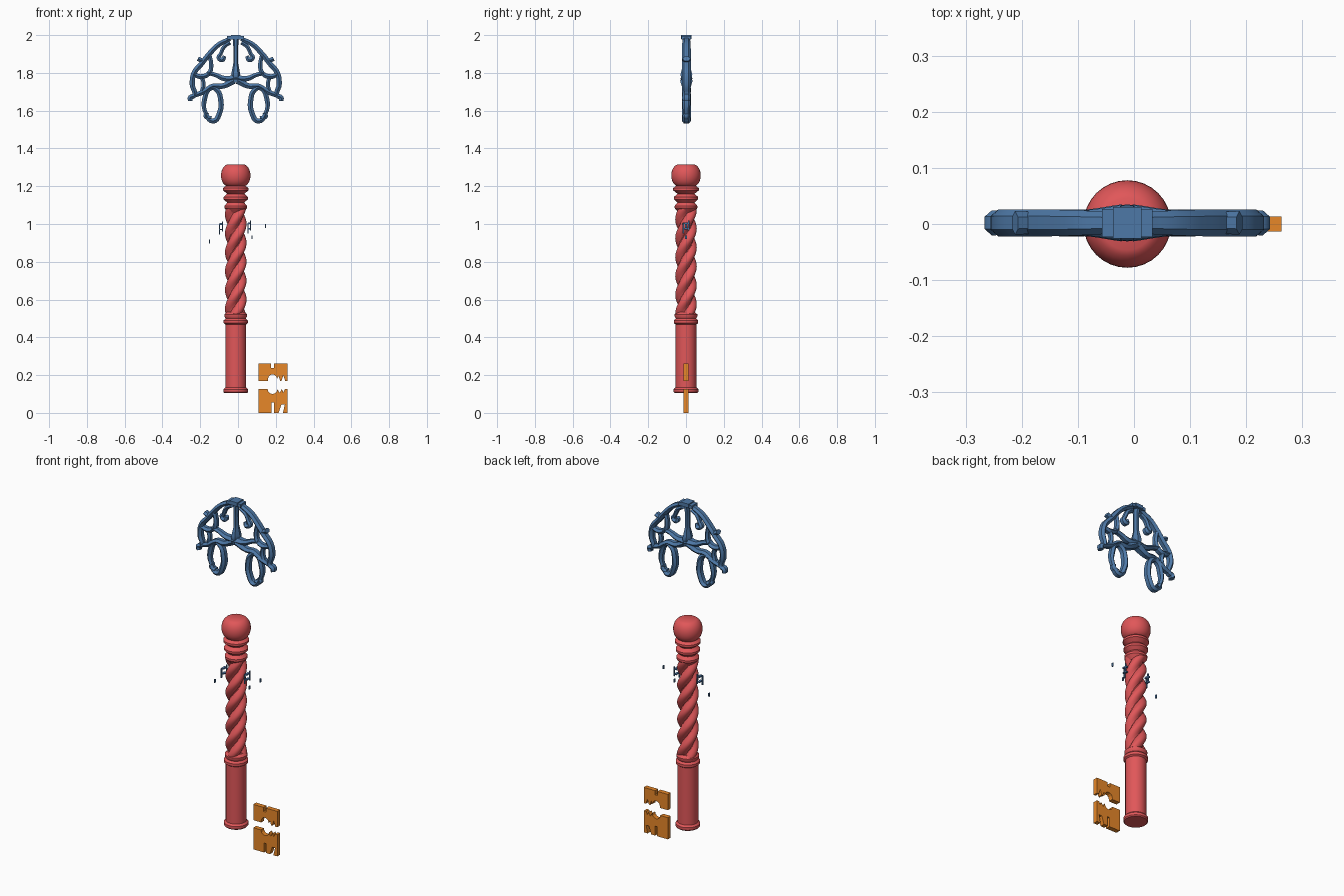
import bpy, bmesh, math

cube = bpy.data.objects.get("Cube")
if cube:
    bpy.data.objects.remove(cube, do_unlink=True)


def material(name, color):
    mat = bpy.data.materials.new(name)
    mat.use_nodes = True
    mat.diffuse_color = (*color, 1)
    mat.node_tree.nodes["Principled BSDF"].inputs["Base Color"].default_value = (*color, 1)
    return mat


red = material("coral red", (0.75, 0.095, 0.1))
blue = material("steel blue", (0.076, 0.19, 0.386))
orange = material("amber orange", (0.89, 0.27, 0.024))
CENTRE = -0.012


def add_object(name, mesh, mat, smooth=None):
    mesh.materials.clear()
    mesh.materials.append(mat)
    obj = bpy.data.objects.new(name, mesh)
    bpy.context.collection.objects.link(obj)
    if smooth:
        bpy.ops.object.select_all(action="DESELECT")
        obj.select_set(True)
        bpy.context.view_layer.objects.active = obj
        bpy.ops.object.shade_smooth_by_angle(angle=math.radians(smooth))
    return obj


def bm_object(name, bm, mat, smooth=None):
    bmesh.ops.recalc_face_normals(bm, faces=bm.faces)
    mesh = bpy.data.meshes.new(name)
    bm.to_mesh(mesh)
    bm.free()
    return add_object(name, mesh, mat, smooth)


def turned(name, profile, mat, sides=32, smooth=35, lobes=None):
    """Stack rings of (radius, height); lobes(angle, height) scales the radius."""
    bm = bmesh.new()
    rings = []
    for r, z in profile:
        ring = []
        for i in range(sides):
            a = math.tau * i / sides
            k = r * (lobes(a, z) if lobes else 1)
            ring.append(bm.verts.new((CENTRE + k * math.cos(a), k * math.sin(a), z)))
        rings.append(ring)
    for low, high in zip(rings, rings[1:]):
        for i in range(sides):
            j = (i + 1) % sides
            bm.faces.new((low[i], low[j], high[j], high[i]))
    bm.faces.new(rings[0])
    bm.faces.new(rings[-1])
    return bm_object(name, bm, mat, smooth)


# Lower tube with foot rim and collar
turned("lower_tube", [(0.06, 0.104), (0.065, 0.11), (0.065, 0.125), (0.055, 0.135),
                      (0.055, 0.47)], red)
turned("collar", [(0.05, 0.465), (0.064, 0.475), (0.064, 0.49), (0.053, 0.5),
                  (0.06, 0.51), (0.06, 0.522), (0.045, 0.535)], red)

# Twisted shaft: three rounded strands
PITCH = 0.3


def strands(a, z):
    return 0.6 + 0.4 * abs(math.cos(1.5 * (a - math.tau * z / PITCH)))


STEPS = 90
turned("twisted_shaft", [(0.057, 0.52 + 0.57 * i / STEPS) for i in range(STEPS + 1)],
       red, sides=48, lobes=strands)

# Neck rings, growing toward the ball
neck = [(0.04, 1.06)]
for i in range(3):
    z, r = 1.09 + 0.047 * i, 0.06 + 0.004 * i
    neck += [(r, z - 0.006), (r, z + 0.006), (0.045, z + 0.023)]
turned("neck_rings", neck, red)

# Ball with a flattened top
ball = []
for i in range(13):
    t = math.radians(-65 + 130 * i / 12)
    ball.append((0.078 * math.cos(t) ** 0.6, 1.257 + 0.064 * math.sin(t)))
turned("ball_knob", ball, red)


# Filigree bow: strands of (x, height, thickness) in hundredths, made on both sides
def tracery(name, paths, closed=False):
    curve = bpy.data.curves.new(name, "CURVE")
    curve.dimensions = "3D"
    curve.bevel_depth = 0.01
    curve.bevel_resolution = 1
    curve.resolution_u = 5
    curve.use_fill_caps = True
    for path in paths:
        for side in (1, -1):
            spline = curve.splines.new("BEZIER")
            spline.bezier_points.add(len(path) - 1)
            spline.use_cyclic_u = closed
            for point, (x, z, r) in zip(spline.bezier_points, path):
                point.co = (side * x / 100, 0, z / 100)
                point.radius = r
                point.handle_left_type = point.handle_right_type = "AUTO"
    temp = bpy.data.objects.new(name + "_path", curve)
    bpy.context.collection.objects.link(temp)
    graph = bpy.context.evaluated_depsgraph_get()
    mesh = bpy.data.meshes.new_from_object(temp.evaluated_get(graph))
    bpy.data.objects.remove(temp, do_unlink=True)
    obj = add_object(name, mesh, blue, 40)
    obj.location = (CENTRE, 0.002, 0)
    obj.scale.y = 1.5
    return obj


tracery("bow_outer_arch", [[(3, 198, 1.3), (9, 195, 1.5), (14, 190, 1.6), (18, 185, 1.6),
                            (22, 180, 1.6), (23, 174, 1.6), (22, 168, 1.4),
                            (24, 167, 1.5), (24, 165, 1.4)]])
tracery("bow_top_curls", [[(3, 196, 1.2), (6, 194, 1.2), (8, 190, 1.1), (9, 188, 1.3),
                           (7, 187, 1.5), (6, 189, 1)]])
tracery("bow_side_strands", [[(14, 190, 1.2), (13, 184, 1.3), (14, 180, 1.4), (18, 178, 1.5),
                              (22, 179, 1.3)],
                             [(17, 186, 1.3), (20, 187.5, 1.4)],
                             [(18, 178, 1.2), (17, 174, 1.2), (18, 170, 1.2)]])
tracery("bow_arms", [[(0, 177, 2.2), (6, 177, 1.6), (11, 179, 1.3), (15, 180, 1.3)],
                     [(1, 176, 2.2), (7, 173, 1.6), (12, 173, 1.5), (17, 170, 1.6),
                      (22, 168, 1.3)]])
tracery("bow_lower_loops", [[(13, 172, 1.4), (16.5, 166, 1.5), (16, 159, 1.2), (12, 154.5, 1.6),
                             (8.5, 159, 1.6), (8, 166, 1.6), (10, 171, 1.5)]], closed=True)
tracery("bow_loop_hooks", [[(13, 156, 1.3), (16, 157, 1.2), (15, 159, 1)]])
tracery("bow_stem", [[(0, 198, 1.5), (0, 192, 1.2), (0, 185, 1.3), (0, 179, 2.4),
                      (0, 175, 1.8)]])


def block(bm, x, y, z, sx, sy, sz):
    for v in bmesh.ops.create_cube(bm, size=1)["verts"]:
        v.co = (x + v.co.x * sx, y + v.co.y * sy, z + v.co.z * sz)


# Stepped crown plate on top of the bow
bm = bmesh.new()
block(bm, CENTRE, 0.002, 1.985, 0.09, 0.05, 0.018)
block(bm, CENTRE, 0.002, 1.99, 0.05, 0.056, 0.02)
bm_object("bow_crown", bm, blue)

# Loose slivers beside the shaft: two posts and a crossbar each
bm = bmesh.new()
for x, z in ((-0.09, 0.98), (0.06, 0.985)):
    for y in (-0.014, 0.014):
        block(bm, x + y / 2, y, z + y / 2, 0.006, 0.007, 0.055)
    block(bm, x, 0, z + 0.02, 0.014, 0.028, 0.008)
    block(bm, x, 0, z - 0.01, 0.014, 0.028, 0.006)
for x, z in ((-0.15, 0.908), (0.145, 0.99), (0.075, 0.93)):
    block(bm, x, 0, z, 0.006, 0.01, 0.02)
bm_object("loose_slivers", bm, blue)


# Key bits: flat notched outlines in hundredths, extruded
def plate(name, outline, half=0.0135):
    bm = bmesh.new()
    face = bm.faces.new([bm.verts.new((x / 100, -half, z / 100)) for x, z in outline])
    grown = bmesh.ops.extrude_face_region(bm, geom=[face])["geom"]
    for v in grown:
        if isinstance(v, bmesh.types.BMVert):
            v.co.y = half
    return bm_object(name, bm, orange)


def arc(x, z, r, start, end, steps=6):
    angles = [math.radians(start + (end - start) * i / steps) for i in range(steps + 1)]
    return [(x + r * math.cos(a), z + r * math.sin(a)) for a in angles]


plate("upper_bit", [(10.8, 26.2), (17.4, 26.2), (17.4, 23.8), (19, 23.8), (19, 26.2),
                    (26.3, 26.2), (26.3, 17), (25, 17), (24, 20), (23, 17), (22.3, 17),
                    (21.5, 19.5)] + arc(18.3, 18, 2.4, 0, 180) + [(15.9, 17), (10.8, 17)])
plate("lower_bit", [(10.8, 12.6)] + arc(18.3, 12.6, 2.6, 180, 360)
      + [(22, 10.5), (23.2, 12.6), (24, 10.8), (24.8, 12.6), (26.3, 12.6), (26.3, 0),
         (23.8, 0), (24.8, 4.5), (23, 4.5), (21.5, 0), (19, 0), (19, 5.5),
         (17.8, 5.5), (17.8, 0), (10.8, 0)])
